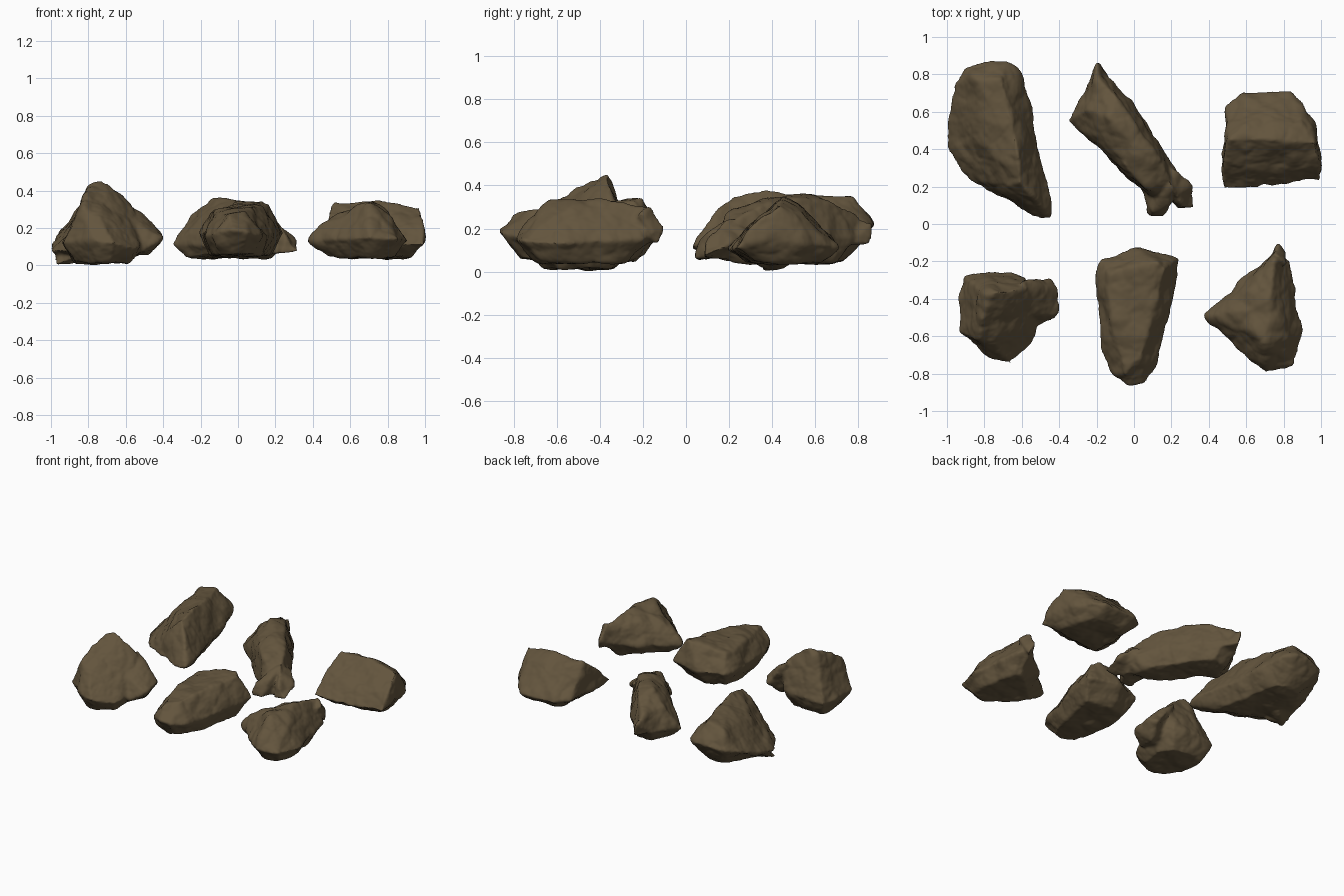
import bpy
import bmesh
from mathutils import Vector, noise

cube = bpy.data.objects.get("Cube")
if cube:
    bpy.data.objects.remove(cube, do_unlink=True)

# Single earthy stone colour
stone = bpy.data.materials.new("brown_stone")
stone.use_nodes = True
colour = (0.125, 0.09, 0.047, 1)
stone.diffuse_color = colour
shader = stone.node_tree.nodes["Principled BSDF"]
shader.inputs["Base Color"].default_value = colour
shader.inputs["Roughness"].default_value = 0.9


def add_hull(bm, points):
    """Wrap one convex lump around points given in hundredths of a unit."""
    verts = [bm.verts.new(Vector(p) / 100) for p in points]
    result = bmesh.ops.convex_hull(bm, input=verts)
    loose = [v for v in result["geom_interior"] if isinstance(v, bmesh.types.BMVert)]
    bmesh.ops.delete(bm, geom=loose, context='VERTS')


def weather(mesh, offset):
    """Push the skin in and out: broad dents, chipped facets and fine grain."""
    normals = [v.normal.copy() for v in mesh.vertices]
    for vert, normal in zip(mesh.vertices, normals):
        p = vert.co + offset
        dents = noise.noise(p * 7) * 0.016
        facets = noise.voronoi(p * 9)[0]
        chips = (facets[1] - facets[0]) * 0.012 - 0.004
        grain = noise.fractal(p * 22, 0.8, 2, 3) * 0.003
        vert.co += normal * (dents + chips + grain)


def build_rock(name, rim, crown, base, shrink=0.6, lumps=()):
    """Rim is the widest outline, crown the upper corners; the belly is the rim shrunk to base."""
    bm = bmesh.new()
    centre = sum((Vector(p) for p in rim), Vector()) / len(rim)
    belly = []
    for p in rim:
        q = centre.lerp(Vector(p), shrink)
        q.z = base
        belly.append(q)
    add_hull(bm, list(rim) + list(crown) + belly)
    for lump in lumps:
        add_hull(bm, lump)
    mesh = bpy.data.meshes.new(name)
    bm.to_mesh(mesh)
    bm.free()
    rock = bpy.data.objects.new(name, mesh)
    bpy.context.collection.objects.link(rock)

    # Fuse the lumps into one even skin and soften the corners
    remesh = rock.modifiers.new("fuse", 'REMESH')
    remesh.mode = 'VOXEL'
    remesh.voxel_size = 0.011
    soften = rock.modifiers.new("soften", 'SMOOTH')
    soften.factor = 0.5
    soften.iterations = 6
    bpy.ops.object.select_all(action='DESELECT')
    rock.select_set(True)
    bpy.context.view_layer.objects.active = rock
    for modifier in list(rock.modifiers):
        bpy.ops.object.modifier_apply(modifier=modifier.name)

    weather(rock.data, centre / 10)
    rock.data.materials.clear()
    rock.data.materials.append(stone)
    bpy.ops.object.shade_smooth()
    return rock


# Broad boulder whose spine rises towards its front end
build_rock(
    "back_right_boulder",
    rim=[(-96, 75, 18), (-90, 84, 20), (-78, 88, 22), (-68, 87, 22), (-59, 80, 20),
         (-57, 66, 16), (-50, 40, 14), (-44, 14, 14), (-44, 3, 12), (-53, 3, 10),
         (-88, 23, 8), (-101, 40, 7), (-99, 60, 12)],
    crown=[(-84, 77, 32), (-71, 78, 35), (-65, 62, 35), (-62, 38, 38), (-61, 22, 36),
           (-52, 13, 27), (-82, 45, 28), (-68, 20, 29)],
    base=4,
    lumps=[[(-98, 50, 8), (-98, 36, 0), (-92, 40, 0), (-85, 30, 5), (-82, 50, 4), (-85, 45, 20)]])

# Slender flat-topped slab lying on the diagonal, forked at its front end
build_rock(
    "back_middle_slab",
    rim=[(-25, 76, 13), (-35, 55, 11), (-22, 46, 10), (8, 13, 9), (25, 13, 10),
         (24, 28, 14), (2, 62, 17), (-12, 78, 15)],
    crown=[(-20, 79, 26), (-25, 61, 28), (-10, 69, 32), (-13, 57, 36), (1, 53, 34),
           (0, 42, 36), (14, 35, 30), (19, 24, 26), (7, 18, 27), (-5, 31, 31), (-16, 44, 29)],
    base=4, shrink=0.75,
    lumps=[[(-20, 87, 22), (-18, 86, 13), (-27, 72, 12), (-10, 74, 12), (-20, 70, 28)],
           [(8, 5, 6), (16, 4, 6), (10, 6, 15), (19, 11, 18), (20, 22, 26), (3, 20, 8), (22, 18, 5)],
           [(23, 8, 6), (33, 8, 7), (32, 20, 12), (22, 31, 20), (12, 20, 5), (26, 9, 15), (20, 20, 26)]])

# Smooth wedge with a straight ridge
build_rock(
    "back_left_wedge",
    rim=[(47, 18, 11), (74, 20, 10), (100, 23, 11), (100, 38, 15), (97, 52, 13),
         (90, 66, 12), (83, 71, 11), (58, 71, 11), (48, 63, 12)],
    crown=[(48, 34, 25), (51, 45, 33), (70, 45, 35), (98, 43, 32), (99, 34, 25), (60, 54, 31), (90, 54, 28)],
    base=4, shrink=0.65)

# Peaked rock with a high front corner and a side shoulder
build_rock(
    "front_right_peak",
    rim=[(-92, -27, 12), (-78, -25, 14), (-58, -28, 14), (-50, -42, 14), (-53, -64, 9),
         (-66, -75, 12), (-76, -73, 13), (-94, -58, 12), (-92, -42, 12)],
    crown=[(-80, -38, 43), (-74, -36, 46), (-68, -36, 44), (-81, -49, 40), (-83, -62, 31),
           (-74, -65, 27), (-57, -34, 33)],
    base=1, shrink=0.7,
    lumps=[[(-45, -29, 14), (-40, -34, 17), (-40, -48, 15), (-50, -54, 8), (-60, -30, 34),
            (-52, -32, 28), (-65, -45, 5), (-48, -40, 5), (-62, -50, 25)]])

# Tapering tongue-shaped rock, highest at the back
build_rock(
    "front_middle_tongue",
    rim=[(-21, -27, 17), (-18, -18, 17), (0, -12, 18), (25, -18, 17), (21, -40, 16),
         (12, -77, 16), (5, -86, 18), (-3, -87, 19), (-13, -81, 17), (-18, -64, 16)],
    crown=[(-14, -26, 29), (12, -20, 35), (17, -24, 33), (11, -45, 31), (-12, -55, 29),
           (4, -70, 30), (-5, -80, 27)],
    base=5, shrink=0.72)

# Three-cornered rock with a spine running to the back
build_rock(
    "front_left_pyramid",
    rim=[(37, -49, 13), (60, -27, 14), (77, -14, 17), (83, -20, 15), (91, -60, 13),
         (86, -76, 14), (70, -80, 15), (61, -73, 14)],
    crown=[(75, -19, 30), (73, -38, 34), (42, -49, 20), (51, -47, 27), (60, -46, 31),
           (70, -64, 33), (82, -60, 27)],
    base=4, shrink=0.65,
    lumps=[[(77, -10, 20), (80, -12, 12), (75, -16, 31), (82, -22, 28), (70, -25, 12)]])
